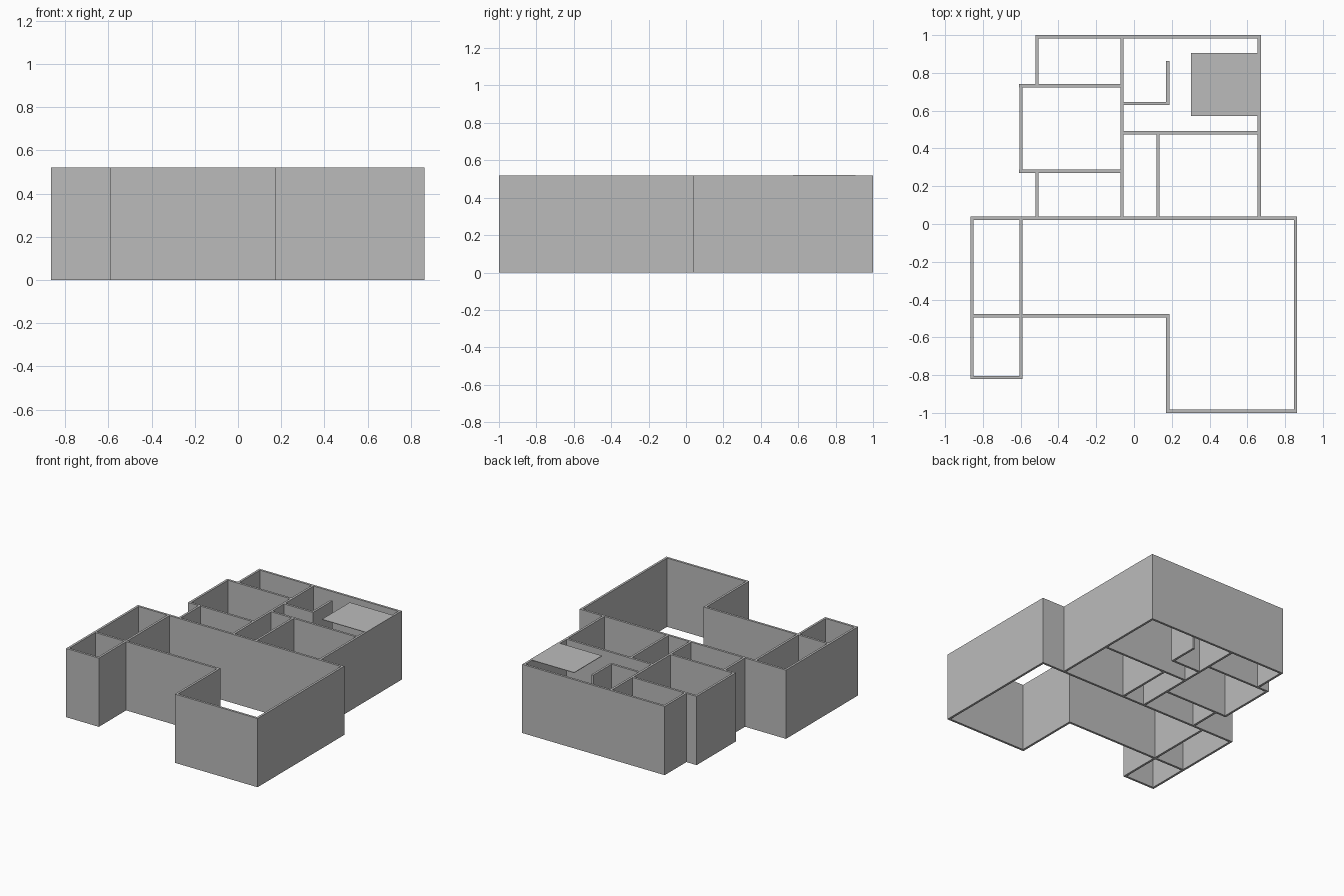
import bpy

cube = bpy.data.objects.get("Cube")
if cube:
    bpy.data.objects.remove(cube, do_unlink=True)

HEIGHT = 0.52
THICK = 0.017
HALF = THICK / 2

grey = bpy.data.materials.new("plain grey")
grey.use_nodes = True
grey.diffuse_color = (0.5, 0.5, 0.5, 1)
grey.node_tree.nodes["Principled BSDF"].inputs["Base Color"].default_value = (0.5, 0.5, 0.5, 1)


def box(name, x0, x1, y0, y1, z0=0.0, z1=HEIGHT):
    bpy.ops.mesh.primitive_cube_add(
        size=1, location=((x0 + x1) / 2, (y0 + y1) / 2, (z0 + z1) / 2))
    ob = bpy.context.object
    ob.name = name
    ob.scale = (x1 - x0, y1 - y0, z1 - z0)
    bpy.ops.object.transform_apply(location=False, rotation=False, scale=True)
    ob.data.materials.append(grey)


def wall_x(name, y, x0, x1):
    """Wall along x, running past its end centre lines to close the corners."""
    box(name, x0 - HALF, x1 + HALF, y - HALF, y + HALF)


def wall_y(name, x, y0, y1):
    """Wall along y, butting against the walls centred on y0 and y1."""
    box(name, x - HALF, x + HALF, y0 + HALF, y1 - HALF)


# Wall centre lines shared by several rooms
WEST, EAST = -0.857, 0.855
PORCH, RECESS, SPINE = -0.599, -0.513, -0.063
STEP, WING = 0.179, 0.663
SOUTH, NORTH = -0.991, 0.991
MIDDLE, HALL = 0.031, -0.486
LOW, HIGH, CROSS, NOOK = 0.279, 0.732, 0.483, 0.638
ANNEX = -0.812

# Front half: large hall and side annex
wall_x("middle_wall", MIDDLE, WEST, EAST)
wall_x("hall_front_wall", HALL, PORCH + THICK, STEP)
wall_x("hall_south_wall", SOUTH, STEP, EAST)
wall_x("annex_front_wall", ANNEX, WEST, PORCH)
wall_x("annex_partition", HALL, WEST + THICK, PORCH - THICK)
wall_y("annex_outer_wall", WEST, ANNEX, MIDDLE)
wall_y("annex_inner_wall", PORCH, ANNEX, MIDDLE)
wall_y("hall_step_wall", STEP, SOUTH, HALL)
wall_y("hall_east_wall", EAST, SOUTH, MIDDLE)

# Rear half: small rooms either side of a spine wall
wall_x("north_wall", NORTH, RECESS, WING)
wall_y("spine_wall", SPINE, MIDDLE, NORTH)
wall_y("wing_east_wall", WING, MIDDLE, NORTH)
wall_x("west_room_rear_wall", HIGH, PORCH, SPINE - THICK)
wall_x("west_room_front_wall", LOW, PORCH, SPINE - THICK)
wall_y("west_room_outer_wall", PORCH, LOW, HIGH)
wall_y("rear_recess_wall", RECESS, HIGH, NORTH)
wall_y("front_recess_wall", RECESS, MIDDLE, LOW)
wall_x("wing_cross_wall", CROSS, SPINE + THICK, WING - THICK)
wall_y("wing_partition", 0.127, MIDDLE, CROSS)
wall_x("nook_wall", NOOK, SPINE + THICK, STEP)
wall_y("nook_stub_wall", STEP, NOOK, 0.872)

# Thin ceiling plate level with the wall tops
box("ceiling_plate", 0.302, WING + HALF, 0.573, 0.906, HEIGHT - 0.003, HEIGHT + 0.001)
